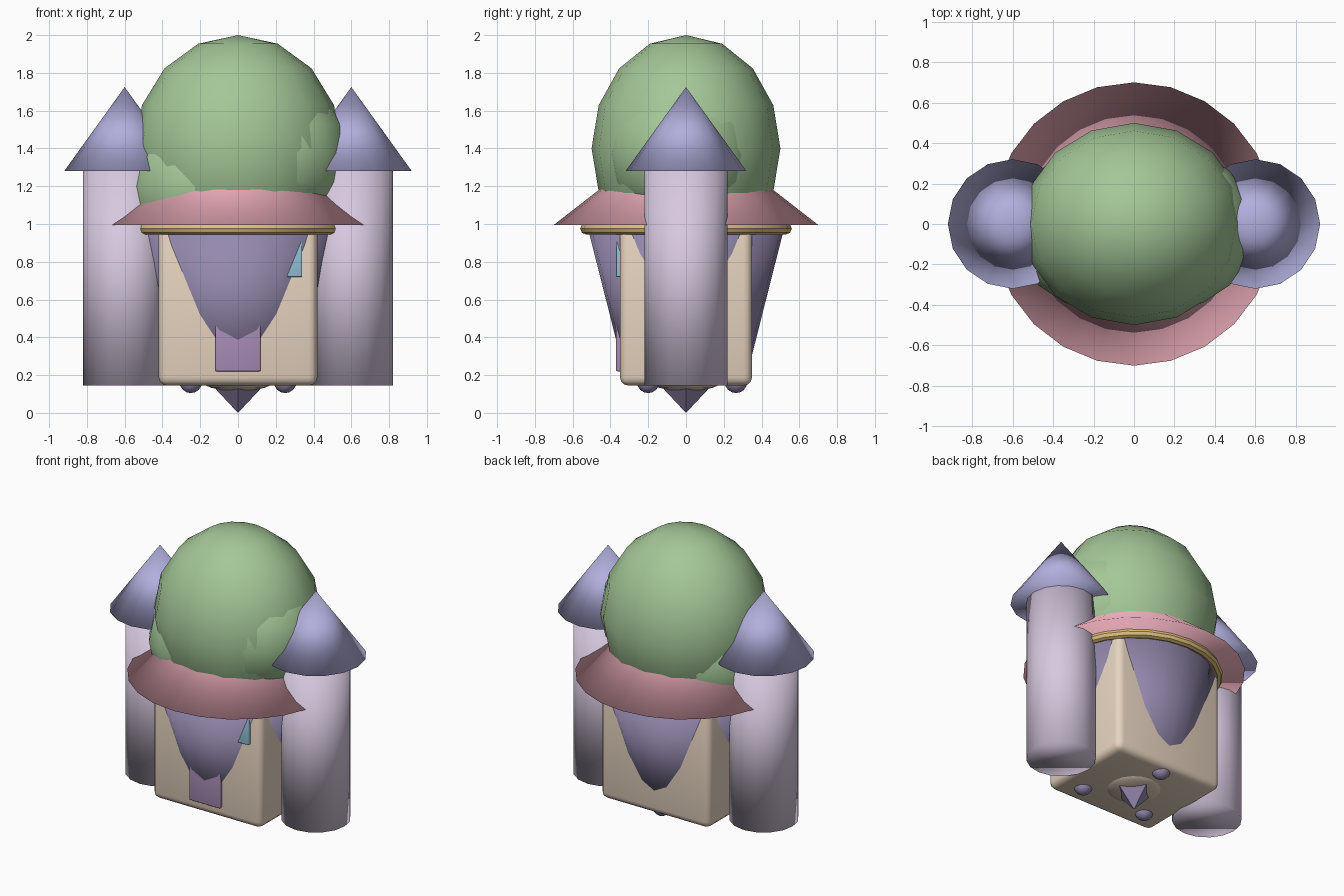
import bpy, bmesh
from mathutils import Matrix

if "Cube" in bpy.data.objects:
    bpy.data.objects.remove(bpy.data.objects["Cube"])


def material(name, rgb):
    m = bpy.data.materials.new(name)
    m.diffuse_color = (*rgb, 1)
    m.use_nodes = True
    m.node_tree.nodes["Principled BSDF"].inputs["Base Color"].default_value = m.diffuse_color
    return m


TAN = material("tan", (0.80, 0.66, 0.53))
PURPLE = material("purple", (0.30, 0.25, 0.42))
LILAC = material("lilac", (0.68, 0.58, 0.74))
ROOF = material("roof_blue", (0.44, 0.43, 0.72))
GREEN = material("green", (0.37, 0.57, 0.31))
PINK = material("pink", (0.80, 0.40, 0.47))
GOLD = material("gold", (0.74, 0.53, 0.20))
DOOR = material("door_purple", (0.40, 0.27, 0.48))
GLASS = material("glass_blue", (0.30, 0.55, 0.70))


def finish(name, bm, mat, smooth=True):
    me = bpy.data.meshes.new(name)
    bmesh.ops.recalc_face_normals(bm, faces=bm.faces)
    for f in bm.faces:
        f.smooth = smooth
    bm.to_mesh(me)
    bm.free()
    me.materials.append(mat)
    ob = bpy.data.objects.new(name, me)
    bpy.context.collection.objects.link(ob)
    return ob


def cone(name, x, y, z0, z1, r0, r1, sides, mat, smooth=True):
    bm = bmesh.new()
    bmesh.ops.create_cone(bm, cap_ends=True, segments=sides, radius1=r0, radius2=r1, depth=z1 - z0,
                          matrix=Matrix.Translation((x, y, (z0 + z1) / 2)))
    bmesh.ops.remove_doubles(bm, verts=bm.verts, dist=1e-5)
    return finish(name, bm, mat, smooth)


def ball(name, centre, radii, mat, sides=16, rings=8):
    bm = bmesh.new()
    bmesh.ops.create_uvsphere(bm, u_segments=sides, v_segments=rings, radius=1,
                              matrix=Matrix.Translation(centre) @ Matrix.Diagonal((*radii, 1)))
    return finish(name, bm, mat)


def box(name, lo, hi, bevel, mat):
    bm = bmesh.new()
    size = [b - a for a, b in zip(lo, hi)]
    mid = [(a + b) / 2 for a, b in zip(lo, hi)]
    bmesh.ops.create_cube(bm, size=1, matrix=Matrix.Translation(mid) @ Matrix.Diagonal((*size, 1)))
    bmesh.ops.bevel(bm, geom=bm.edges[:], offset=bevel, segments=3, profile=0.5, affect='EDGES')
    return finish(name, bm, mat)


# Rounded house body with door and window
box("body", (-0.42, -0.35, 0.145), (0.42, 0.35, 1.0), 0.045, TAN)
box("door", (-0.12, -0.37, 0.22), (0.12, -0.33, 0.55), 0.008, DOOR)
box("window", (0.18, -0.37, 0.72), (0.34, -0.33, 0.92), 0.006, GLASS)

# Tapered basket bulging through the walls
cone("basket", 0, 0, 0.17, 0.98, 0.315, 0.52, 24, PURPLE)

# Gold ring under the brim
bpy.ops.mesh.primitive_torus_add(major_segments=24, minor_segments=8, major_radius=0.53,
                                 minor_radius=0.03, location=(0, 0, 0.975))
ring = bpy.context.object
ring.name = "gold_ring"
ring.data.materials.append(GOLD)
bpy.ops.object.shade_smooth_by_angle()

# Conical brim
cone("brim", 0, 0, 0.995, 1.54, 0.70, 0.0, 24, PINK)

# Leafy dome with two side clumps
ball("dome", (0, 0, 1.4), (0.55, 0.5, 0.6), GREEN)
ball("left_clump", (-0.19, -0.02, 1.2), (0.4, 0.4, 0.4), GREEN)
ball("right_clump", (0.19, -0.02, 1.375), (0.4, 0.4, 0.4), GREEN)

# Side towers with pointed roofs
for side, x in (("left", -0.6), ("right", 0.6)):
    cone(side + "_tower", x, 0, 0.145, 1.28, 0.22, 0.22, 16, LILAC)
    cone(side + "_roof", x, 0, 1.28, 1.725, 0.32, 0.0, 16, ROOF)

# Underside: shallow boss, spike and three studs
ball("bottom_boss", (0, 0, 0.175), (0.2, 0.2, 0.06), TAN)
cone("bottom_spike", 0, 0, 0.0, 0.16, 0.0, 0.15, 4, PURPLE, False)
for i, (x, y) in enumerate(((-0.25, -0.2), (0.25, -0.2), (0, 0.265))):
    ball("stud_%d" % (i + 1), (x, y, 0.165), (0.06, 0.06, 0.06), PURPLE)
